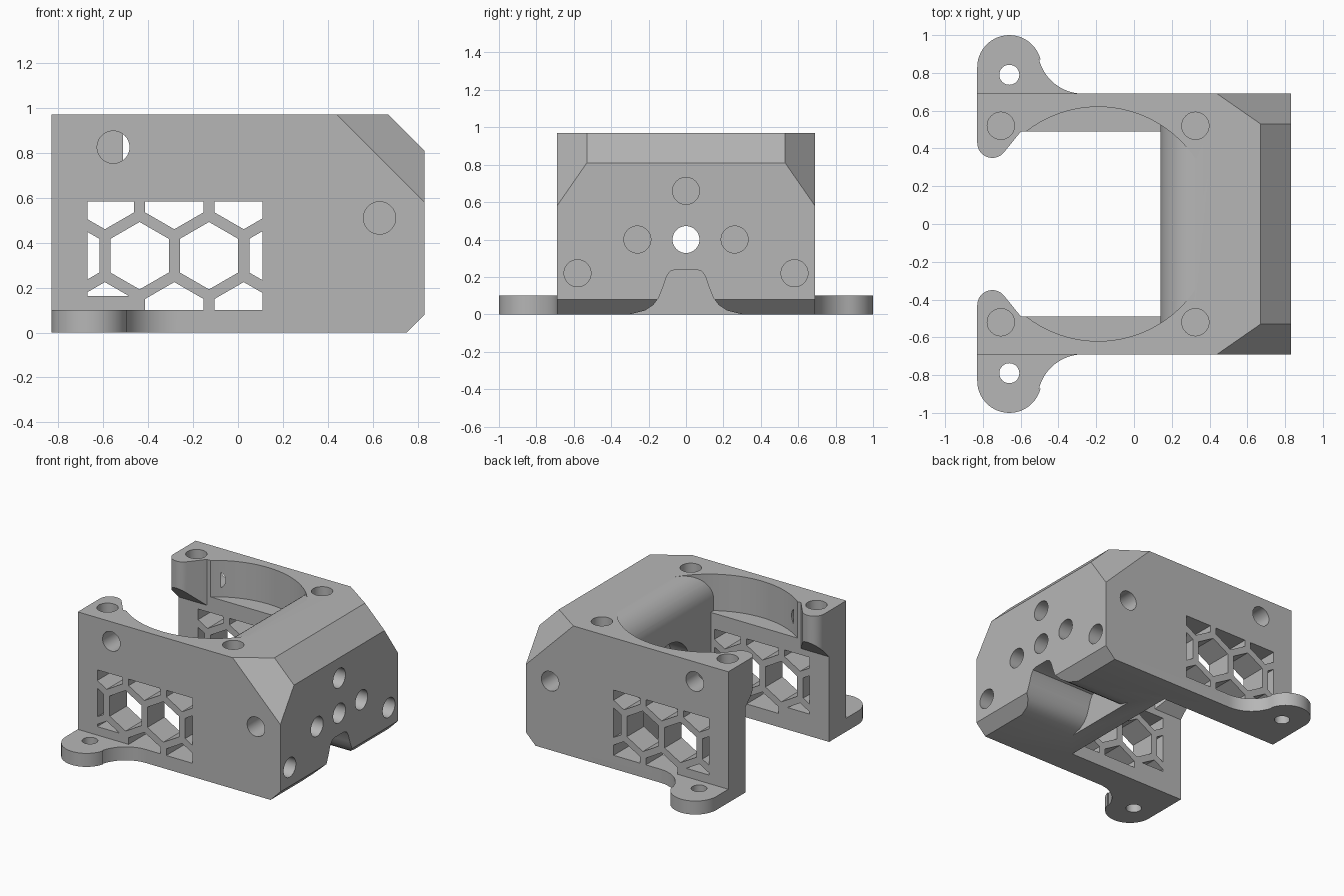
import bpy, bmesh
from math import sin, cos, radians, sqrt
from mathutils import Vector

if "Cube" in bpy.data.objects:
    bpy.data.objects.remove(bpy.data.objects["Cube"], do_unlink=True)

grey = bpy.data.materials.new("grey_plastic")
grey.use_nodes = True
colour = (0.47, 0.47, 0.47, 1)
grey.diffuse_color = colour
grey.node_tree.nodes["Principled BSDF"].inputs["Base Color"].default_value = colour


def arc(cx, cy, r, a0, a1, n=16):
    angles = [radians(a0 + (a1 - a0) * i / n) for i in range(n + 1)]
    return [(cx + r * cos(a), cy + r * sin(a)) for a in angles]


def circle(cx, cy, r, n=48):
    return arc(cx, cy, r, 0, 360, n)[:-1]


def prism(name, points, axis, lo, hi, planes=()):
    """Extrude a 2D outline along an axis, then trim it by planes (point, outward normal)."""
    def place(p, t):
        return {"x": (t, p[0], p[1]), "y": (p[0], t, p[1]), "z": (p[0], p[1], t)}[axis]
    bm = bmesh.new()
    a = [bm.verts.new(place(p, lo)) for p in points]
    b = [bm.verts.new(place(p, hi)) for p in points]
    bm.faces.new(a)
    bm.faces.new(b)
    for i in range(len(a)):
        j = (i + 1) % len(a)
        bm.faces.new((a[i], a[j], b[j], b[i]))
    for co, no in planes:
        geom = bm.verts[:] + bm.edges[:] + bm.faces[:]
        bmesh.ops.bisect_plane(bm, geom=geom, plane_co=co,
                               plane_no=Vector(no).normalized(), clear_outer=True)
        rim = [e for e in bm.edges if e.is_boundary]
        if rim:
            bmesh.ops.holes_fill(bm, edges=rim)
    bmesh.ops.recalc_face_normals(bm, faces=bm.faces[:])
    mesh = bpy.data.meshes.new(name)
    bm.to_mesh(mesh)
    bm.free()
    mesh.materials.append(grey)
    obj = bpy.data.objects.new(name, mesh)
    bpy.context.collection.objects.link(obj)
    return obj


def combine(target, other, operation="DIFFERENCE"):
    mod = target.modifiers.new("combine", "BOOLEAN")
    mod.operation = operation
    mod.solver = "EXACT"
    mod.object = other
    bpy.context.view_layer.objects.active = target
    bpy.ops.object.modifier_apply(modifier=mod.name)
    bpy.data.objects.remove(other, do_unlink=True)


# Main block with its chamfered nose
side = [(-.83, 0), (.75, 0), (.83, .08), (.83, .81), (.67, .97), (-.83, .97)]
corners = [((.67, .53 * s, .97), (1, 1.44 * s, 1)) for s in (-1, 1)]
body = prism("bracket_body", side, "y", -.69, .69, corners)

# Central bay, open at the back end and below
bay = [(-1, -.1), (.14, -.1), (.14, 1.1), (-1, 1.1)]
combine(body, prism("bay", bay, "y", -.49, .49))

# Rounded lugs at the top, with sloped undersides
for s in (-1, 1):
    outline = [(-.83, .55)] + arc(-.75, .43, .08, 180, 322) + [(-.55, .55)]
    lug = prism("lug", [(x, s * y) for x, y in outline], "z", .6, .97,
                [((0, .35 * s, .77), (0, -s, -1))])
    combine(body, lug, "UNION")

# Round seat whose front side runs over a rounded lip
lip = [(-1, .7), (.14, .7)] + arc(.33, .78, .19, 180, 90) + [(.33, 1.1), (-1, 1.1)]
seat = prism("seat", circle(-.19, 0, .62, 96), "z", .6, 1.2)
combine(seat, prism("lip", lip, "y", -1, 1), "INTERSECT")
combine(body, seat)

# Honeycomb windows through both side walls
pitch = .309
for row in (-1, 0, 1):
    for col in range(4):
        cx = -.747 + pitch * (col + (.5 if row else 0))
        cz = .342 + row * pitch * sqrt(3) / 2
        if cx - .13 > .1:
            continue
        low = .163 if row == -1 and col == 0 else .1
        trim = [((-.67, 0, 0), (-1, 0, 0)), ((.11, 0, 0), (1, 0, 0)),
                ((0, 0, low), (0, 0, -1)), ((0, 0, .583), (0, 0, 1))]
        hexagon = arc(cx, cz, .15, 30, 390, 6)[:-1]
        combine(body, prism("window", hexagon, "y", -.75, .75, trim))

# Cable channel under the nose
half = [(.30, 0), (.22, .02), (.175, .05), (.145, .09), (.125, .14),
        (.105, .2), (.085, .23), (.055, .24)]
bell = [(.30, -.1)] + half + [(-y, z) for y, z in reversed(half)] + [(-.30, -.1)]
combine(body, prism("channel", bell, "x", .3, 1))

# Blind sockets in the nose, and the shaft hole with its recess
for y, z in ((0, .66), (.26, .4), (-.26, .4), (.58, .22), (-.58, .22)):
    combine(body, prism("socket", circle(y, z, .072), "x", .67, 1))
combine(body, prism("shaft_hole", circle(0, .4, .072), "x", 0, 1))
combine(body, prism("recess", circle(0, .4, .25), "x", 0, .29))

# Blind sockets in the top and the side walls
for s in (-1, 1):
    for x in (-.705, .325):
        combine(body, prism("socket", circle(x, s * .52, .072), "z", .81, 1.1))
    for x, z in ((-.555, .825), (.63, .51)):
        combine(body, prism("socket", circle(x, z, .072), "y", *sorted((s * .53, s * .8))))

# Mounting feet with screw holes
for s in (-1, 1):
    outline = ([(-.83, .685), (-.27, .685)] + arc(-.27, .93, .24, 270, 194)
               + arc(-.66, .83, .17, 14, 180, 24))
    foot = prism("foot", [(x, s * y) for x, y in outline], "z", 0, .1)
    combine(foot, prism("screw_hole", circle(-.66, s * .79, .053, 32), "z", -.1, .3))
    combine(body, foot, "UNION")

bpy.ops.object.select_all(action="DESELECT")
body.select_set(True)
bpy.context.view_layer.objects.active = body
bpy.ops.object.shade_smooth_by_angle(angle=radians(25))
